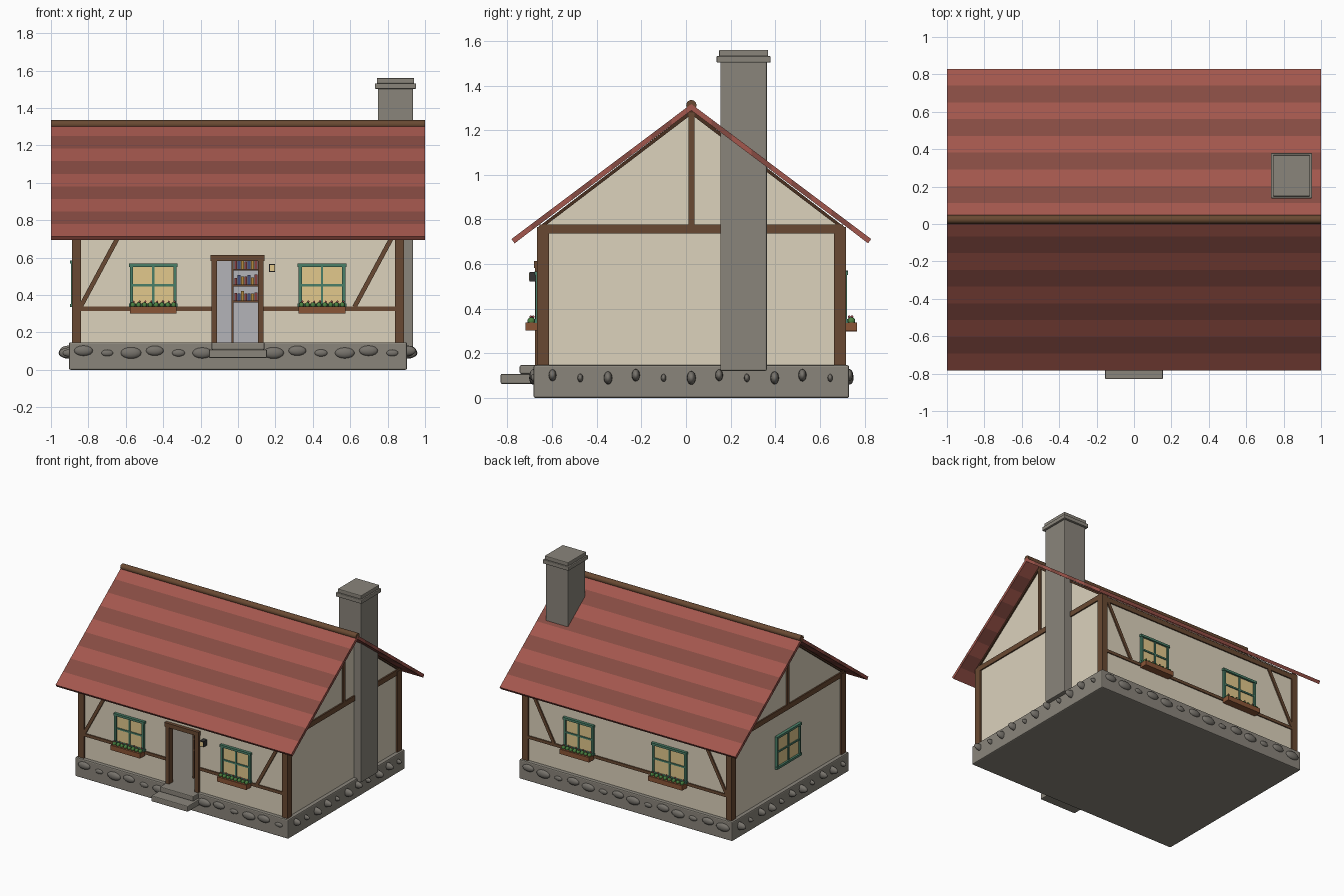
import bpy, bmesh, math, random
from mathutils import Matrix, Vector

if "Cube" in bpy.data.objects:
    bpy.data.objects.remove(bpy.data.objects["Cube"])

random.seed(4)
C = 0.024                      # y of the ridge line
HX, HY = 0.875, 0.68           # half size of the plastered walls
ID = Matrix.Identity(4)


def mat(name, hexcol):
    m = bpy.data.materials.new(name)
    c = [int(hexcol[i:i + 2], 16) / 255 for i in (0, 2, 4)]
    m.diffuse_color = [((v + 0.055) / 1.055) ** 2.4 for v in c] + [1]
    m.use_nodes = True
    m.node_tree.nodes["Principled BSDF"].inputs["Base Color"].default_value = m.diffuse_color
    return m


PLASTER = mat("plaster", "DCD2BC")
INNER = mat("inner_plaster", "B4B3B8")
TIMBER = mat("timber", "694932")
DARK_TIMBER = mat("dark_timber", "4A3020")
STONE = mat("stone", "8A857B")
COBBLE = mat("cobble", "77736C")
TILE_A = mat("tile_light", "A3574D")
TILE_B = mat("tile_dark", "864B42")
GREEN = mat("window_green", "4A7F68")
GLASS = mat("warm_glass", "E2C88C")
PLANTER = mat("planter", "8A5536")
LEAF = mat("leaf", "4A8040")
PETAL = mat("petal", "C05A60")
IRON = mat("iron", "333333")
BOOKS = [mat("book_red", "8A4040"), mat("book_blue", "45507F"), mat("book_gold", "B58A40")]


def finish(name, bm, material, M=ID, bevel=0):
    bmesh.ops.recalc_face_normals(bm, faces=bm.faces)
    me = bpy.data.meshes.new(name)
    bm.to_mesh(me)
    bm.free()
    me.transform(M)
    ob = bpy.data.objects.new(name, me)
    bpy.context.collection.objects.link(ob)
    me.materials.append(material)
    if bevel:
        b = ob.modifiers.new("bevel", "BEVEL")
        b.width, b.segments = bevel, 2
    return ob


def boxes(name, ranges, material, M=ID, bevel=0):
    """Each range is x0, x1, y0, y1, z0, z1."""
    bm = bmesh.new()
    for x0, x1, y0, y1, z0, z1 in ranges:
        t = Matrix.Translation(((x0 + x1) / 2, (y0 + y1) / 2, (z0 + z1) / 2))
        s = Matrix.Diagonal((x1 - x0, y1 - y0, z1 - z0, 1))
        bmesh.ops.create_cube(bm, size=1, matrix=t @ s)
    return finish(name, bm, material, M, bevel)


def prism(name, profiles, x0, x1, material):
    """Extrude closed y-z profiles along x."""
    bm = bmesh.new()
    for pts in profiles:
        f = bm.faces.new([bm.verts.new((x0, y, z)) for y, z in pts])
        r = bmesh.ops.extrude_face_region(bm, geom=[f])
        bmesh.ops.translate(bm, vec=(x1 - x0, 0, 0),
                            verts=[v for v in r["geom"] if isinstance(v, bmesh.types.BMVert)])
    return finish(name, bm, material)


def blobs(name, items, material, M=ID, seg=14):
    bm = bmesh.new()
    for p, s in items:
        bmesh.ops.create_uvsphere(bm, u_segments=seg, v_segments=seg // 2 + 1, radius=1,
                                  matrix=Matrix.Translation(p) @ Matrix.Diagonal((*s, 1)))
    for f in bm.faces:
        f.smooth = True
    return finish(name, bm, material, M)


# stone base with rounded cobbles around it
boxes("foundation", [(-0.904, 0.904, C - 0.707, C + 0.707, 0, 0.147)], STONE, bevel=0.008)
spots = [(-0.826 + 0.127 * i, C + s * 0.707) for s in (-1, 1) for i in range(14)]
spots += [(s * 0.904, C - 0.622 + 0.1244 * i) for s in (-1, 1) for i in range(11)]
stones = []
for i, (x, y) in enumerate(spots):
    k = (0.95, 0.6, 1.05, 0.9, 0.65, 1.0)[i % 6]
    stones.append(((x, y, 0.09 + 0.012 * (i % 3 == 0)), (0.054 * k, 0.019 * k, 0.029 * k)))
blobs("cobbles", stones, COBBLE)
boxes("door_steps", [(-0.155, 0.155, -0.83, -0.67, 0.063, 0.108),
                     (-0.142, 0.142, -0.745, -0.65, 0.108, 0.147)], STONE, bevel=0.006)

# walls: front with doorway, back, and two gables
F, B, T = C - HY, C + HY, 0.03
boxes("front_wall", [(-HX, -0.115, F, F + T, 0.147, 0.77), (0.115, HX, F, F + T, 0.147, 0.77),
                     (-0.115, 0.115, F, F + T, 0.585, 0.77)], PLASTER)
boxes("back_wall", [(-HX, HX, B - T, B, 0.147, 0.77)], PLASTER)
boxes("back_wall_lining", [(-HX + T, HX - T, B - T - 0.01, B - T, 0.147, 0.77)], INNER)
gable = [(F, 0.147), (F, 0.765), (C, 1.284), (B, 0.765), (B, 0.147)]
for side, s in (("left", -1), ("right", 1)):
    prism(side + "_gable_wall", [gable], s * HX, s * (HX - T), PLASTER)
    # gable timbers
    x0, x1 = sorted((s * (HX - 0.02), s * (HX + 0.01)))
    boxes(side + "_gable_timbers", [(x0, x1, F, B, 0.737, 0.777),
                                    (x0, x1, C - 0.013, C + 0.013, 0.777, 1.28)], TIMBER)
    prism(side + "_gable_rafters", [[(C, 1.289), (C + d * 0.69, 0.763), (C + d * 0.69, 0.745),
                                     (C, 1.27)] for d in (-1, 1)], x0, x1, DARK_TIMBER)

# timber frame
boxes("corner_posts", [(min(a, b), max(a, b), min(c, d), max(c, d), 0.147, 0.765)
                       for s in (-1, 1) for t in (-1, 1)
                       for a, b, c, d in [(s * 0.84, s * 0.888, C + t * 0.638, C + t * 0.692)]], TIMBER)
boxes("eave_beams", [(-0.86, 0.86, F - 0.01, F + 0.02, 0.72, 0.757),
                     (-0.86, 0.86, B - 0.02, B + 0.01, 0.72, 0.757)], TIMBER)
boxes("middle_rails", [(-0.86, -0.12, F - 0.008, F + 0.01, 0.315, 0.338),
                       (0.12, 0.86, F - 0.008, F + 0.01, 0.315, 0.338),
                       (-0.86, 0.86, B - 0.01, B + 0.008, 0.315, 0.338)], TIMBER)
for y, label in ((F, "front"), (B, "back")):
    for i, x in enumerate((-0.735, 0.73)):
        M = Matrix.Translation((x, y, 0.535)) @ Matrix.Rotation(math.atan2(0.21, 0.39), 4, "Y")
        boxes(f"{label}_brace_{i + 1}", [(-0.012, 0.012, -0.01, 0.01, -0.225, 0.225)], TIMBER, M)

# roof: nine tile rows on each slope, alternating colour
N, RUN, TOP, DROP, TH = 9, 0.806, 1.317, 0.605, 0.024
for side, d in (("front", -1), ("back", 1)):
    for par, m in ((0, TILE_A), (1, TILE_B)):
        rows = []
        for i in range(par, N, 2):
            a, b = i / N, (i + 1) / N
            ya, yb, za, zb = C + d * RUN * a, C + d * RUN * b, TOP - DROP * a, TOP - DROP * b
            k = d * 0.6 * TH if i == N - 1 else 0
            rows.append([(ya, za), (yb, zb), (yb - k, zb - TH * (0.8 if k else 1.2)), (ya, za - TH * 1.2)])
        prism(f"{side}_roof_rows_{par + 1}", rows, -1, 1, m)
bm = bmesh.new()
bmesh.ops.create_cone(bm, cap_ends=True, segments=16, radius1=0.023, radius2=0.023, depth=2,
                      matrix=Matrix.Translation((0, C, 1.312)) @ Matrix.Rotation(math.pi / 2, 4, "Y"))
bm.normal_update()
for f in bm.faces:
    f.smooth = len(f.verts) == 4
finish("ridge_pole", bm, TIMBER)

# chimney
CX, CY = 0.842, 0.258
boxes("chimney", [(CX - w, CX + w, CY - h, CY + h, a, b) for w, h, a, b in
                  ((0.094, 0.104, 0.122, 1.51), (0.11, 0.121, 1.502, 1.532),
                   (0.1, 0.11, 1.53, 1.56))], STONE, bevel=0.005)


# windows: local -y points out of the wall
def window(name, pos, turn, w, h, planter=True):
    M = Matrix.Translation(pos) @ Matrix.Rotation(turn, 4, "Z")
    x, z, t, o = w / 2, h / 2, 0.017, -0.018
    boxes(name + "_frame", [(-x, -x + t, o, 0, -z, z), (x - t, x, o, 0, -z, z),
                            (-x - 0.005, x + 0.005, o - 0.004, 0, z - t, z),
                            (-x - 0.005, x + 0.005, o - 0.004, 0, -z, -z + t),
                            (-0.006, 0.006, o + 0.004, 0, -z, z),
                            (-x, x, o + 0.004, 0, -0.006, 0.006)], GREEN, M)
    boxes(name + "_glass", [(-x + 0.01, x - 0.01, -0.007, 0.005, -z + 0.01, z - 0.01)], GLASS, M)
    if planter:
        b = -z - 0.035
        boxes(name + "_planter", [(-x, x, -0.063, -0.005, b, b + 0.037)], PLANTER, M)
        n = 8
        px = [-x + w * (i + 0.5) / n for i in range(n)]
        blobs(name + "_leaves", [((p, -0.037, b + 0.043), (0.014, 0.018, 0.017)) for p in px], LEAF, M, 8)
        blobs(name + "_flowers", [((p + 0.005, -0.04 + 0.012 * (i % 2), b + 0.062), (0.006,) * 3)
                                  for i, p in enumerate(px)], PETAL, M, 6)


window("front_left_window", (-0.453, F, 0.452), 0, 0.25, 0.23)
window("front_right_window", (0.449, F, 0.452), 0, 0.25, 0.23)
window("back_window_1", (0.41, B, 0.452), math.pi, 0.25, 0.23)
window("back_window_2", (-0.36, B, 0.452), math.pi, 0.29, 0.24)
window("left_window", (-HX, C, 0.46), -math.pi / 2, 0.29, 0.25, False)

# door frame and lantern
boxes("door_frame", [(-0.143, -0.112, F - 0.02, F + T, 0.147, 0.582),
                     (0.106, 0.137, F - 0.02, F + T, 0.147, 0.582),
                     (-0.147, 0.141, F - 0.025, F + T, 0.582, 0.614)], TIMBER)
boxes("lantern", [(0.166, 0.198, F - 0.045, F, 0.522, 0.565)], IRON)
boxes("lantern_glass", [(0.17, 0.194, F - 0.047, F - 0.04, 0.527, 0.56)], GLASS)

# bookshelf seen through the doorway
SY = -0.5
boxes("bookshelf", [(-0.03, 0.2, SY, SY + 0.07, z, z + 0.01) for z in (0.36, 0.445, 0.53)]
      + [(-0.035, -0.025, SY, SY + 0.07, 0.147, 0.62), (0.2, 0.21, SY, SY + 0.07, 0.147, 0.62)], TIMBER)
boxes("bookshelf_back", [(-0.03, 0.205, SY + 0.07, SY + 0.08, 0.147, 0.62)], INNER)
for k, m in enumerate(BOOKS):
    boxes(f"books_{k + 1}", [(-0.02 + 0.018 * i, -0.005 + 0.018 * i, SY + 0.01, SY + 0.06, z,
                              z + random.uniform(0.035, 0.055))
                             for z in (0.37, 0.455, 0.54) for i in range(k, 12, 3)], m)
